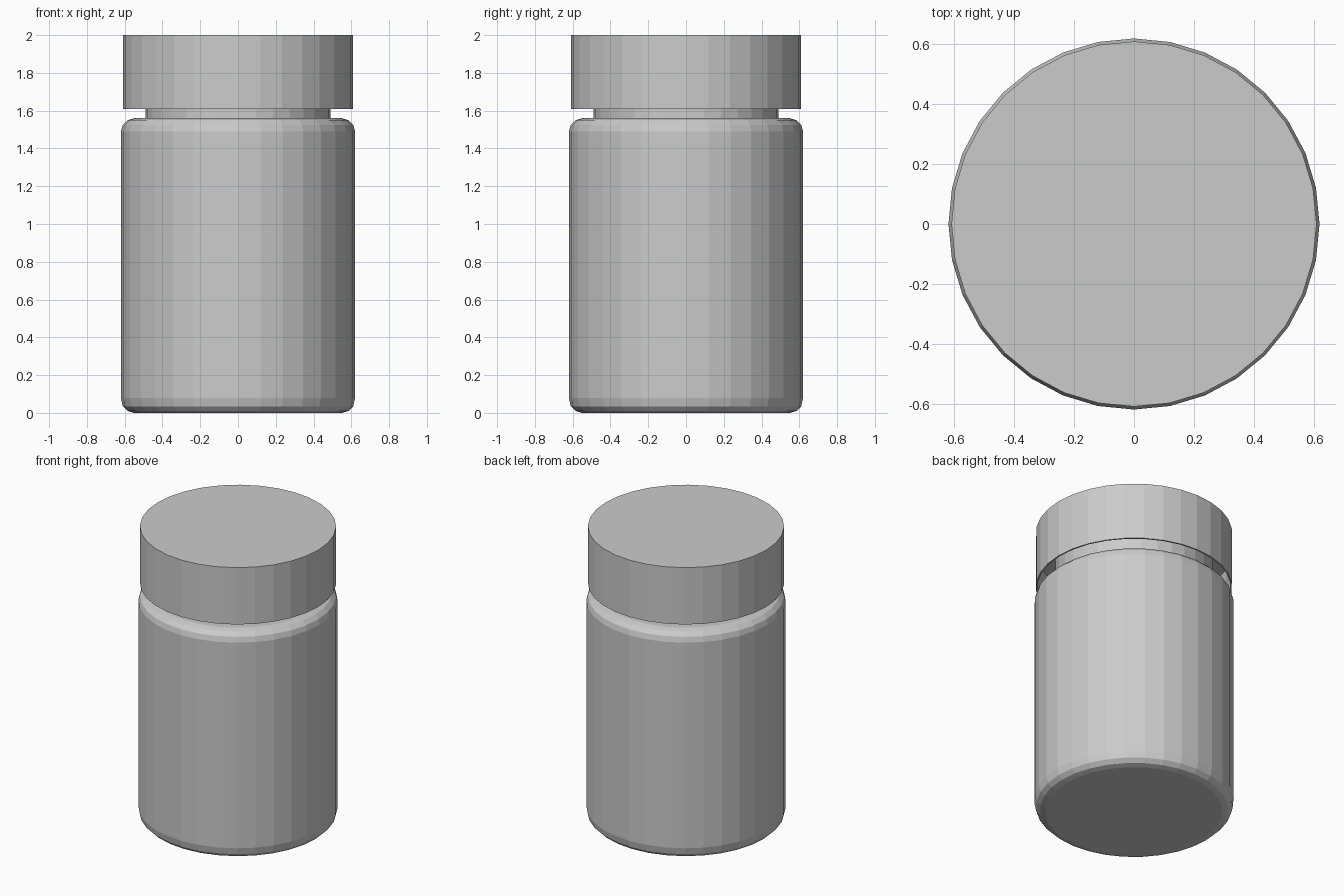
import bpy, bmesh
from math import cos, sin, tau

if "Cube" in bpy.data.objects:
    bpy.data.objects.remove(bpy.data.objects["Cube"])

SIDES = 32


def lathe(name, profile):
    """Revolve an (radius, z) profile; both ends are closed with flat n-gons."""
    bm = bmesh.new()
    rings = [[bm.verts.new((r * cos(tau * i / SIDES), r * sin(tau * i / SIDES), z))
              for i in range(SIDES)] for r, z in profile]
    for a, b in zip(rings, rings[1:]):
        for i in range(SIDES):
            j = (i + 1) % SIDES
            bm.faces.new((a[i], a[j], b[j], b[i]))
    bm.faces.new(rings[0][::-1])
    bm.faces.new(rings[-1])
    bmesh.ops.recalc_face_normals(bm, faces=bm.faces)
    mesh = bpy.data.meshes.new(name)
    bm.to_mesh(mesh)
    bm.free()
    obj = bpy.data.objects.new(name, mesh)
    bpy.context.collection.objects.link(obj)
    return obj


# Jar body with rounded base and shoulder
lathe("jar_body", [(0.55, 0), (0.585, 0.01), (0.61, 0.035), (0.62, 0.08),
                   (0.62, 1.49), (0.61, 1.525), (0.585, 1.55), (0.55, 1.56)])

# Neck rising into the lid
lathe("neck", [(0.49, 1.55), (0.49, 1.84)])

# Hollow screw lid
lathe("lid", [(0.60, 1.84), (0.60, 1.61), (0.61, 1.61), (0.61, 2.0)])
